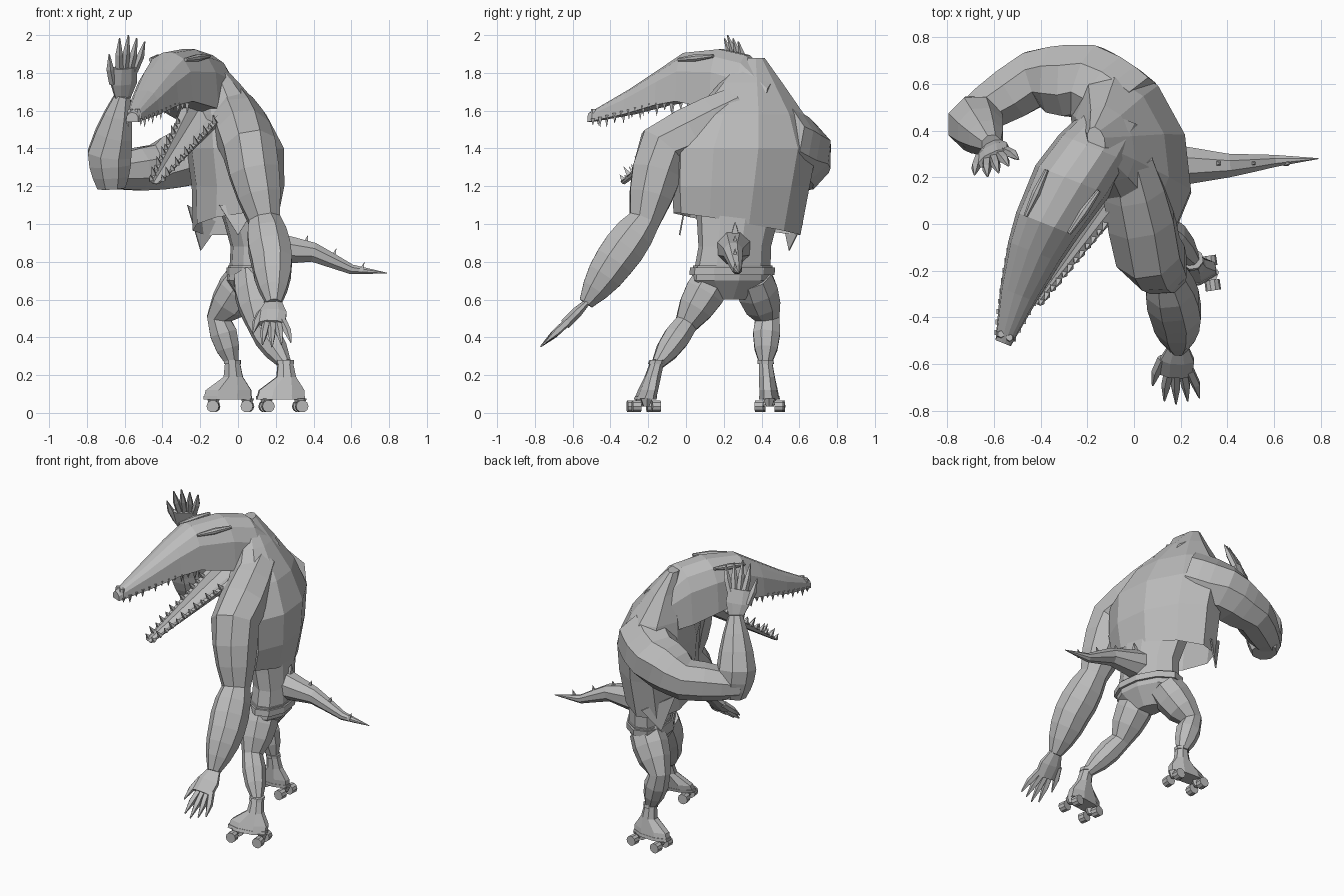
import bpy, bmesh, math
from mathutils import Vector as V

cube = bpy.data.objects.get("Cube")
if cube:
    bpy.data.objects.remove(cube)

grey = bpy.data.materials.new("plain grey")
grey.use_nodes = True
colour = (0.5, 0.5, 0.5, 1)
grey.diffuse_color = colour
grey.node_tree.nodes["Principled BSDF"].inputs["Base Color"].default_value = colour

UP = V((0, 0, 1))
ACROSS = V((1, 0, 0))


def finish(name, bm):
    bmesh.ops.recalc_face_normals(bm, faces=bm.faces)
    mesh = bpy.data.meshes.new(name)
    bm.to_mesh(mesh)
    bm.free()
    mesh.materials.append(grey)
    part = bpy.data.objects.new(name, mesh)
    bpy.context.collection.objects.link(part)
    return part


def skin(bm, rings, open_start=False):
    """Bridge rings of points into one surface."""
    rows = [[bm.verts.new(point) for point in ring] for ring in rings]
    for low, high in zip(rows, rows[1:]):
        for i in range(len(low)):
            bm.faces.new((low[i - 1], low[i], high[i], high[i - 1]))
    bm.faces.new(rows[-1])
    if not open_start:
        bm.faces.new(rows[0])


def loft(name, rings, open_start=False):
    bm = bmesh.new()
    skin(bm, rings, open_start)
    return finish(name, bm)


def ellipse(centre, u, v, sides=8):
    angles = [(i + 0.5) * math.tau / sides for i in range(sides)]
    return [centre + u * math.cos(a) + v * math.sin(a) for a in angles]


def tube_rings(path, side, sides=8, flat=1):
    """Rings across a path of points that carry a radius."""
    points = [V(p[:3]) for p in path]
    rings = []
    for i, point in enumerate(points):
        after = points[min(i + 1, len(points) - 1)]
        tangent = (after - points[max(i - 1, 0)]).normalized()
        u = (side - tangent * side.dot(tangent)).normalized() * path[i][3]
        rings.append(ellipse(point, u, tangent.cross(u) * flat, sides))
    return rings


def limb(name, joints, bulge, side, steps=3):
    """Tube through joints whose radius swells between them like muscle."""
    path = []
    for start, end in zip(joints, joints[1:]):
        for k in range(steps):
            t = k / steps
            x, y, z, radius = V(start).lerp(V(end), t)
            path.append((x, y, z, radius + bulge * math.sin(math.pi * t)))
    path.append(joints[-1])
    return loft(name, tube_rings(path, side))


def peg(name, start, end, radius, taper, side, sides=8):
    return loft(name, tube_rings([(*start, radius), (*end, radius * taper)], side, sides))


def spike(bm, base, direction, radius):
    skin(bm, tube_rings([(*base, radius), (*(base + direction), radius / 20)], ACROSS, 4))


# Torso sections lean with the shoulder line and drift back as they rise
SHOULDERS = V((-0.3, 0.95, 0))
FACING = V((-0.95, -0.3, 0))


def body_ring(x, z, width, tilt=0.0):
    centre = V((x, 0.25 + (z - 0.8) / 10, z))
    return ellipse(centre, SHOULDERS * width - UP * tilt, FACING * width * 0.61, 10)


vest = ((1, 0.35), (1.2, 0.38), (1.4, 0.4), (1.58, 0.31), (1.75, 0.17), (1.88, 0.06))
loft("vest_torso", [body_ring(-0.35 * (z - 1.2) ** 2, z, width, 0.06 if z == 1 else 0)
                    for z, width in vest], open_start=True)

# Pointed vest flaps at the front corners
flaps = {"far": ((-0.27, 0.5, 1.1), (-0.1, 0.62, 1), (-0.2, 0.55, 0.86)),
         "near": ((-0.1, 0, 1.1), (0.1, 0, 1.1), (0, -0.03, 0.94))}
for label, corners in flaps.items():
    bm = bmesh.new()
    bm.faces.new([bm.verts.new(corner) for corner in corners])
    flap = finish(label + "_vest_flap", bm)
    flap.modifiers.new("thickness", "SOLIDIFY").thickness = 0.008

# Waist, shorts and waistband
loft("waist", [body_ring(0.02, 1.25, 0.27), body_ring(0.07, 1, 0.22), body_ring(0.09, 0.88, 0.2),
               body_ring(0.09, 0.76, 0.21)])
loft("shorts", [body_ring(0.09, 0.78, 0.22), body_ring(0.08, 0.7, 0.22), body_ring(0.07, 0.6, 0.1)])
loft("waistband", [body_ring(0.09, z, 0.235) for z in (0.73, 0.77)])

# Tail with a row of spikes
limb("tail", [(0.1, 0.25, 0.88, 0.11), (0.4, 0.25, 0.85, 0.055), (0.6, 0.27, 0.76, 0.028),
              (0.79, 0.28, 0.74, 0.002)], 0, V((0, 1, 0)), 2)
bm = bmesh.new()
for i in range(4):
    base = V((0.2 + 0.15 * i, 0.26, 0.93 - 0.06 * i))
    spike(bm, base, V((0.02, 0, 0.08 - 0.01 * i)), 0.035 - 0.006 * i)
finish("tail_spikes", bm)

# Arms
limb("lowered_arm", [(-0.03, 0.28, 1.62, 0.12), (0.06, -0.12, 1.4, 0.15), (0.14, -0.22, 1.02, 0.09),
                     (0.18, -0.38, 0.8, 0.115), (0.19, -0.53, 0.58, 0.042)], 0.015, ACROSS)
limb("raised_upper_arm", [(-0.02, 0.48, 1.45, 0.18), (-0.2, 0.61, 1.38, 0.17), (-0.43, 0.62, 1.3, 0.13),
                          (-0.72, 0.44, 1.27, 0.08)], 0.01, UP)
limb("raised_forearm", [(-0.67, 0.45, 1.19, 0.08), (-0.68, 0.43, 1.37, 0.125),
                        (-0.61, 0.34, 1.68, 0.045)], 0.01, ACROSS)


def hand(name, wrist, knuckle, tip, fan):
    """Flat palm with four fingers and a thumb fanned along one axis."""
    wrist, knuckle, tip = V(wrist), V(knuckle), V(tip)
    reach = tip - knuckle
    bm = bmesh.new()
    palm = [(*wrist, 0.044), (*wrist.lerp(knuckle, 0.5), 0.078), (*knuckle, 0.075)]
    skin(bm, tube_rings(palm, fan, 8, 0.4))
    for digit in range(-2, 3):
        thumb = digit == -2
        root = knuckle + fan * digit * 0.029 - reach * (0.5 if thumb else 0.1)
        end = knuckle + fan * digit * 0.05 + reach * (0.4 if thumb else 1 - abs(digit) / 10)
        middle = root.lerp(end, 0.5) + fan * digit * 0.003
        skin(bm, tube_rings([(*root, 0.022), (*middle, 0.021), (*end, 0.004)], fan, 5))
    finish(name, bm)


hand("lowered_hand", (0.19, -0.52, 0.59), (0.18, -0.64, 0.47), (0.18, -0.77, 0.35), ACROSS)
hand("raised_hand", (-0.61, 0.34, 1.66), (-0.6, 0.28, 1.83), (-0.58, 0.22, 2), V((0.9, 0.45, 0)))

# Head and snout: boxy sections with a flat palate, narrowing to the tip
LATERAL = V((0.93, -0.37, 0))
NAPE, NOSE = V((-0.07, 0.46, 0)), V((-0.56, -0.51, 0))


def head_centre(t):
    return NAPE.lerp(NOSE, t) - LATERAL * 0.06 * math.sin(math.pi * t)


def head_width(t):
    return 0.18 - 0.145 * max(0, (t - 0.2) / 0.8) ** 1.4


def head_ring(t, top, bottom, squeeze=1):
    centre = head_centre(t) + UP * bottom
    arc = [i * math.pi / 7 for i in range(8)]
    return [centre + LATERAL * head_width(t) * squeeze * math.cos(a)
            + UP * (top - bottom) * math.sin(a) ** 0.6 for a in arc]


sections = ((0, 1.75, 1.5, 0.7), (0.15, 1.9, 1.55, 0.9), (0.3, 1.93, 1.61), (0.5, 1.91, 1.65),
            (0.62, 1.83, 1.63), (0.8, 1.71, 1.58), (1, 1.59, 1.54))
loft("head", [head_ring(*section) for section in sections])

# Nostril bumps and narrow brow ridges, one per side
for side, label in ((-1, "right"), (1, "left")):
    nostril = head_centre(0.97) + LATERAL * 0.02 * side + UP * 1.56
    peg(label + "_nostril", nostril, nostril + UP * 0.05, 0.025, 0.6, ACROSS, 6)
    back = head_centre(0.3) + LATERAL * 0.12 * side + UP * 1.89
    front = head_centre(0.5) + LATERAL * 0.1 * side + UP * 1.87
    limb(label + "_brow", [(*back, 0.01), (*front, 0.01)], 0.01, UP, 2)

# Lower jaw, a shallow trough hanging open
jaw_root, jaw_tip = V((-0.14, 0.18, 1.62)), V((-0.43, -0.32, 1.2))
lift = LATERAL.cross(jaw_tip - jaw_root).normalized()
lift *= math.copysign(1, lift.z)


def jaw_ring(t):
    centre = jaw_root.lerp(jaw_tip, t) + lift * 0.03
    arc = [math.pi * (1 + i / 4) for i in range(5)]
    outline = [(a, 1) for a in arc] + [(a, 0.7) for a in reversed(arc)]
    width = 0.15 - 0.12 * t
    return [centre + (LATERAL * math.cos(a) + lift * math.sin(a) * 0.6) * width * scale
            for a, scale in outline]


loft("lower_jaw", [jaw_ring(i / 4) for i in range(5)])

# Teeth along both jaws
upper, lower = bmesh.new(), bmesh.new()
for side in (-1, 1):
    for i in range(12):
        length = 0.035 + 0.02 * (i % 2)
        t = 0.97 - 0.04 * i
        gum = head_centre(t) + LATERAL * side * head_width(t) * 0.9
        spike(upper, gum + UP * (1.55 + min(0.09, 0.25 * (1 - t))), UP * -length, 0.015)
        t = 0.97 - 0.065 * i
        gum = jaw_root.lerp(jaw_tip, t) + LATERAL * side * (0.13 - 0.1 * t) + lift * 0.025
        spike(lower, gum, lift * length, 0.018)
finish("upper_teeth", upper)
finish("lower_teeth", lower)

# Legs
limb("near_leg", [(0.08, 0.15, 0.72, 0.11), (0.11, 0, 0.47, 0.065), (0.25, -0.15, 0.26, 0.035)],
     0.022, ACROSS)
limb("far_leg", [(0.05, 0.35, 0.72, 0.11), (-0.1, 0.43, 0.5, 0.07), (-0.03, 0.42, 0.26, 0.035)],
     0.022, ACROSS)


def skate(name, ankle, lean, toe):
    """Boot, cuff, sole plate and four wheels; lean shifts the sole sideways."""
    side = UP.cross(toe)

    def ring(height, back, front, spare=0.0):
        drop = ankle.z - height
        centre = ankle + toe * (front - back) / 2 - UP * drop + V((0, lean * drop, 0))
        return ellipse(centre, toe * ((front + back) / 2 + spare), side * (0.037 + drop / 12 + spare))

    boot = ((0.08, 0.11, 0.16), (0.12, 0.11, 0.15), (0.19, 0.06, 0.05), (0.28, 0.04, 0.04))
    loft(name + "_boot", [ring(*row) for row in boot])
    loft(name + "_cuff", [ring(z, 0.04, 0.04, 0.008) for z in (0.26, 0.28)])
    loft(name + "_sole", [ring(z, 0.11, 0.16, 0.003) for z in (0.07, 0.09)])
    axle = ankle + V((0, lean * 0.24, 0.035 - ankle.z))
    for end, reach in (("rear", -0.08), ("front", 0.1)):
        hub = axle + toe * reach
        peg(name + "_" + end + "_truck", hub + UP * 0.04, hub, 0.035, 0.5, side, 6)
        for label, turn in (("inner", 1), ("outer", -1)):
            out = side * turn
            peg(f"{name}_{end}_{label}_wheel", hub + out * 0.03, hub + out * 0.075, 0.033, 1, UP, 10)


skate("near_skate", V((0.25, -0.15, 0.28)), -0.3, V((-1, -0.15, 0)).normalized())
skate("far_skate", V((-0.03, 0.42, 0.28)), 0.1, V((-1, 0.05, 0)).normalized())
